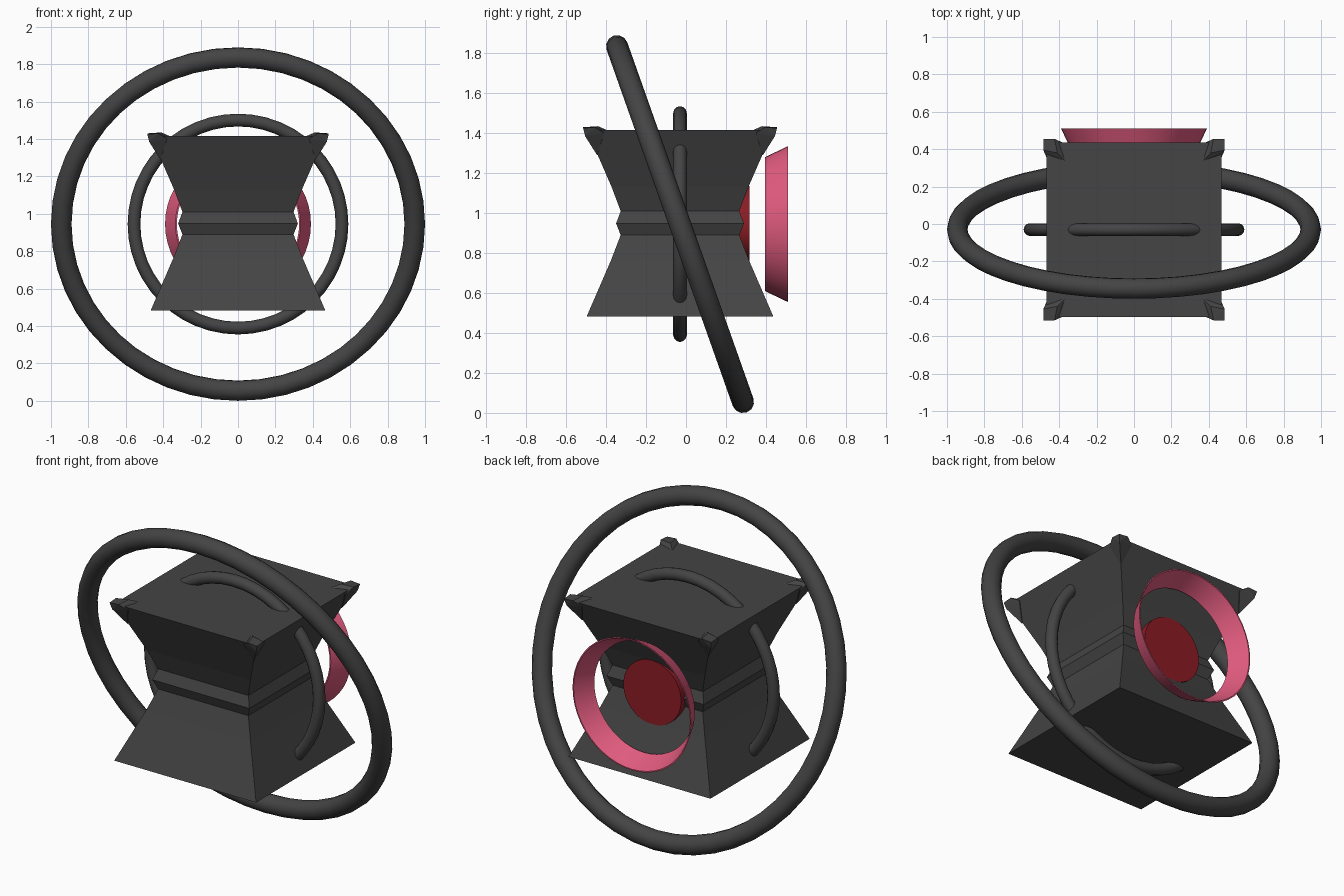
import bpy, bmesh, math
from mathutils import Matrix, Vector

if "Cube" in bpy.data.objects:
    bpy.data.objects.remove(bpy.data.objects["Cube"])

CY, CZ = -0.03, 0.945  # shared centre of the body and rings


def material(name, rgb):
    m = bpy.data.materials.new(name)
    m.diffuse_color = (*rgb, 1)
    m.use_nodes = True
    m.node_tree.nodes["Principled BSDF"].inputs["Base Color"].default_value = m.diffuse_color
    return m


GREY = material("dark_grey", (0.058, 0.058, 0.058))
PINK = material("pink", (0.75, 0.105, 0.21))
RED = material("deep_red", (0.26, 0.012, 0.018))


def finish(bm, name, mat, smooth=False):
    bmesh.ops.recalc_face_normals(bm, faces=bm.faces)
    me = bpy.data.meshes.new(name)
    bm.to_mesh(me)
    bm.free()
    me.materials.append(mat)
    ob = bpy.data.objects.new(name, me)
    bpy.context.collection.objects.link(ob)
    if smooth:
        bpy.ops.object.select_all(action='DESELECT')
        ob.select_set(True)
        bpy.context.view_layer.objects.active = ob
        bpy.ops.object.shade_smooth_by_angle(angle=math.radians(35))
    return ob


def loft(rings, closed):
    """Bridge consecutive loops of points; either cap the ends or join them."""
    bm = bmesh.new()
    loops = [[bm.verts.new(p) for p in r] for r in rings]
    n = len(loops[0])
    pairs = list(zip(loops, loops[1:]))
    if closed:
        pairs.append((loops[-1], loops[0]))
    else:
        bm.faces.new(loops[0])
        bm.faces.new(loops[-1])
    for a, b in pairs:
        for i in range(n):
            j = (i + 1) % n
            bm.faces.new((a[i], a[j], b[j], b[i]))
    return bm


def circle_y(r, y, n=48):
    return [(r * math.cos(2 * math.pi * i / n), y,
             CZ + r * math.sin(2 * math.pi * i / n)) for i in range(n)]


def hoop(name, major, minor, tilt):
    """Upright ring around the body, leaning forward by tilt degrees."""
    bpy.ops.mesh.primitive_torus_add(
        major_radius=major, minor_radius=minor, major_segments=48,
        minor_segments=12, location=(0, CY, CZ),
        rotation=(math.radians(90 + tilt), 0, 0))
    ob = bpy.context.object
    ob.name = name
    ob.data.materials.append(GREY)
    bpy.ops.object.shade_smooth_by_angle(angle=math.radians(35))


# Square body with a pinched waist and a ridged belt
profile = [(0.467, 0.483), (0.345, 0.765), (0.297, 0.89), (0.32, 0.948),
           (0.297, 1.01), (0.342, 1.13), (0.467, 1.417)]
corners = ((-1, -1), (1, -1), (1, 1), (-1, 1))
finish(loft([[(sx * h, CY + sy * h, z) for sx, sy in corners]
             for h, z in profile], False), "body", GREY)

# Flared horns on the four upper corners
horn = [(0.485, 0.485, 1.425), (0.485, 0.425, 1.43), (0.425, 0.485, 1.43),
        (0.475, 0.475, 1.385), (0.41, 0.41, 1.435), (0.365, 0.365, 1.415),
        (0.465, 0.38, 1.40), (0.38, 0.465, 1.40), (0.415, 0.415, 1.29)]
for k, (sx, sy) in enumerate(corners):
    bm = bmesh.new()
    for x, y, z in horn:
        bm.verts.new((sx * x, CY + sy * y, z))
    bmesh.ops.convex_hull(bm, input=bm.verts)
    finish(bm, f"corner_horn_{k + 1}", GREY)

# Large leaning ring and small upright ring
hoop("outer_ring", 0.945, 0.055, 19.5)
hoop("inner_ring", 0.556, 0.034, 0)

# Open flared collar behind the body
finish(loft([circle_y(r, y) for r, y in
             ((0.335, 0.395), (0.39, 0.51), (0.383, 0.51), (0.327, 0.395))],
            True), "rear_collar", PINK, True)

# Round plug on the rear of the body
finish(loft([circle_y(0.19, y) for y in (0.24, 0.318)], False),
       "rear_disc", RED, True)
